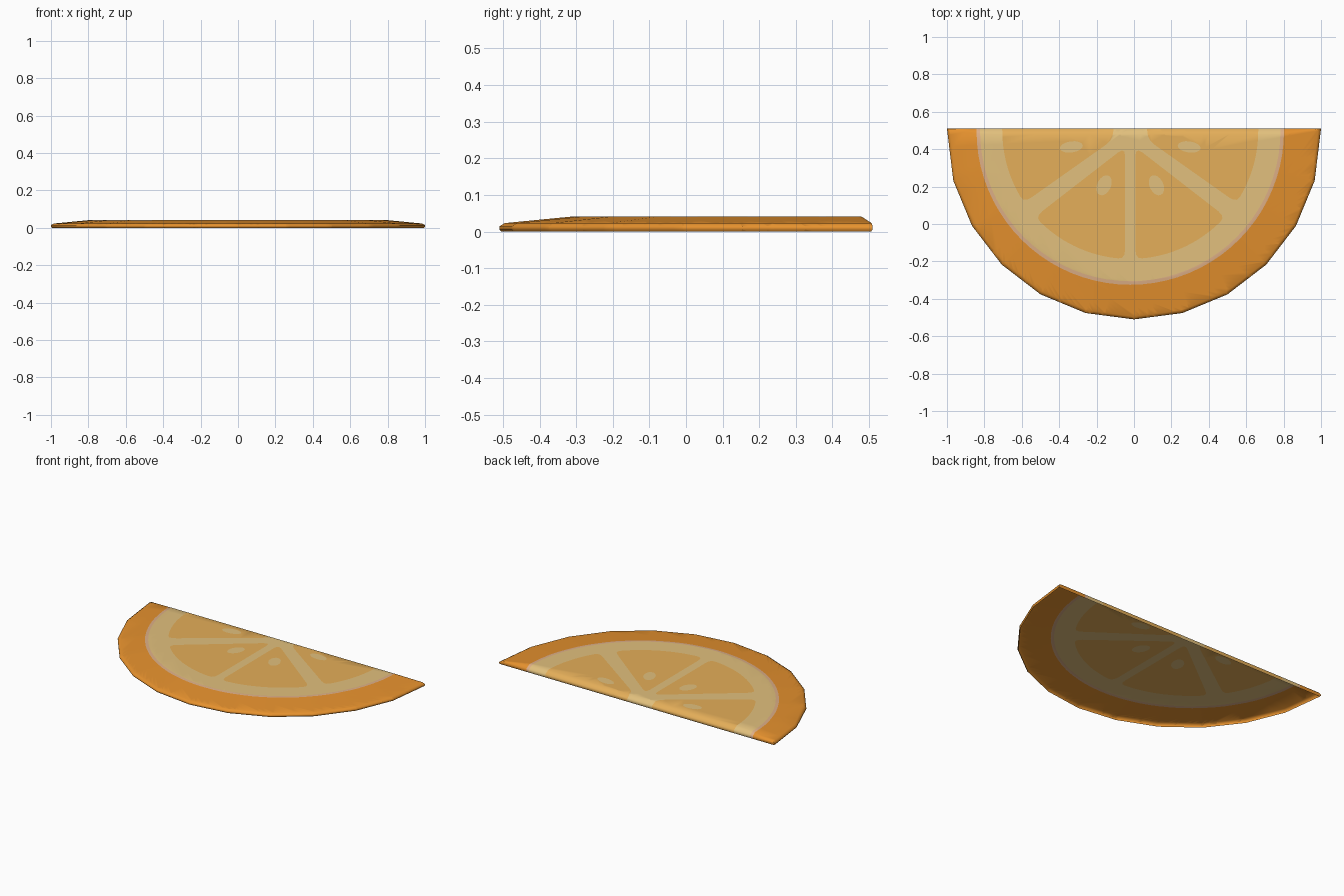
import bpy, bmesh, math
from mathutils import Vector

if "Cube" in bpy.data.objects:
    bpy.data.objects.remove(bpy.data.objects["Cube"])

CX, CY = -0.02, 0.497      # centre of the fruit pattern


def material(name, rgb):
    m = bpy.data.materials.new(name)
    m.diffuse_color = (*rgb, 1)
    m.use_nodes = True
    m.node_tree.nodes["Principled BSDF"].inputs["Base Color"].default_value = m.diffuse_color
    return m


def arc(r, a0, a1, n):
    return [(r * math.cos(math.radians(a0 + (a1 - a0) * i / n)),
             r * math.sin(math.radians(a0 + (a1 - a0) * i / n))) for i in range(n + 1)]


def ellipse(cx, cy, rx, ry, tilt):
    t = math.radians(tilt)
    return [(cx + rx * x * math.cos(t) - ry * y * math.sin(t),
             cy + rx * x * math.sin(t) + ry * y * math.cos(t))
            for x, y in arc(1, 0, 360, 16)[:-1]]


def rounded(points, size=0.05):
    """Round each corner of a convex outline."""
    out = []
    pts = [Vector(p) for p in points]
    for i, p in enumerate(pts):
        ends = []
        for q in (pts[i - 1], pts[(i + 1) % len(pts)]):
            d = q - p
            ends.append(p + d.normalized() * min(size, d.length * 0.4))
        for k in range(4):
            t = k / 3
            out.append((1 - t) ** 2 * ends[0] + 2 * t * (1 - t) * p + t * t * ends[1])
    return [tuple(p) for p in out]


def mirrored(points):
    return [(-x, y) for x, y in reversed(points)]


# Half-disc shell, open below: stacked outlines (radius, back y, z)
bm = bmesh.new()
levels = [(0.995, 0.506, 0), (1, 0.51, 0.006), (1, 0.51, 0.014),
          (0.985, 0.507, 0.023), (0.8, 0.479, 0.041)]
loops = []
for r, back, z in levels:
    loop = [bm.verts.new((x, y + 0.49, z)) for x, y in arc(r, 180, 360, 12)]
    loop[0].co.y = loop[-1].co.y = back
    loops.append(loop)
bm.faces.new(loops[-1])
for a, b in zip(loops, loops[1:]):
    n = len(a)
    for i in range(n):
        j = (i + 1) % n
        bm.faces.new((a[i], a[j], b[j], b[i]))
bm.normal_update()
mark = bm.faces.layers.int.new("inside")


def paint(outline, index):
    """Cut a convex counter-clockwise outline into the body and colour it."""
    for f in bm.faces:
        f[mark] = 1
    for i, (x0, y0) in enumerate(outline):
        x1, y1 = outline[(i + 1) % len(outline)]
        if math.hypot(x1 - x0, y1 - y0) < 1e-5:
            continue
        co = Vector((x0 + CX, y0 + CY, 0))
        no = Vector((y1 - y0, x0 - x1, 0)).normalized()
        faces = [f for f in bm.faces if f[mark]]
        edges = {e for f in faces for e in f.edges}
        verts = {v for f in faces for v in f.verts}
        bmesh.ops.bisect_plane(bm, geom=faces + list(edges) + list(verts),
                               dist=1e-6, plane_co=co, plane_no=no)
        for f in bm.faces:
            if f[mark] and (f.calc_center_median() - co).dot(no) > 0:
                f[mark] = 0
    for f in bm.faces:
        if f[mark]:
            f.material_index = index


# Pink ring and pale pith
for radius, index in ((0.822, 1), (0.803, 2)):
    paint([(-radius, 0.1)] + arc(radius, 180, 360, 40) + [(radius, 0.1)], index)

# Juicy segments and seeds, mirrored left to right
lower = rounded([(-0.027, -0.085)] + arc(0.685, 222, 267.7, 6))
side = rounded([(-0.685, 0.2)] + arc(0.685, 180, 214, 5) + [(-0.09, -0.045), (-0.09, 0.2)])
seeds = [ellipse(-0.315, -0.085, 0.062, 0.03, 8),
         ellipse(-0.14, -0.29, 0.057, 0.037, 65)]
for shape in (lower, side):
    paint(shape, 3)
    paint(mirrored(shape), 3)
for shape in seeds:
    paint(shape, 2)
    paint(mirrored(shape), 2)

bm.faces.layers.int.remove(mark)
mesh = bpy.data.meshes.new("citrus_slice")
bm.to_mesh(mesh)
bm.free()
mesh.shade_smooth()
mesh.set_sharp_from_angle(angle=math.radians(60))
for m in (material("orange rind", (0.79, 0.285, 0.027)),
          material("pink ring", (0.73, 0.43, 0.24)),
          material("pale pith", (0.76, 0.53, 0.205)),
          material("segment orange", (0.78, 0.425, 0.1))):
    mesh.materials.append(m)
bpy.context.collection.objects.link(bpy.data.objects.new("citrus_slice", mesh))
